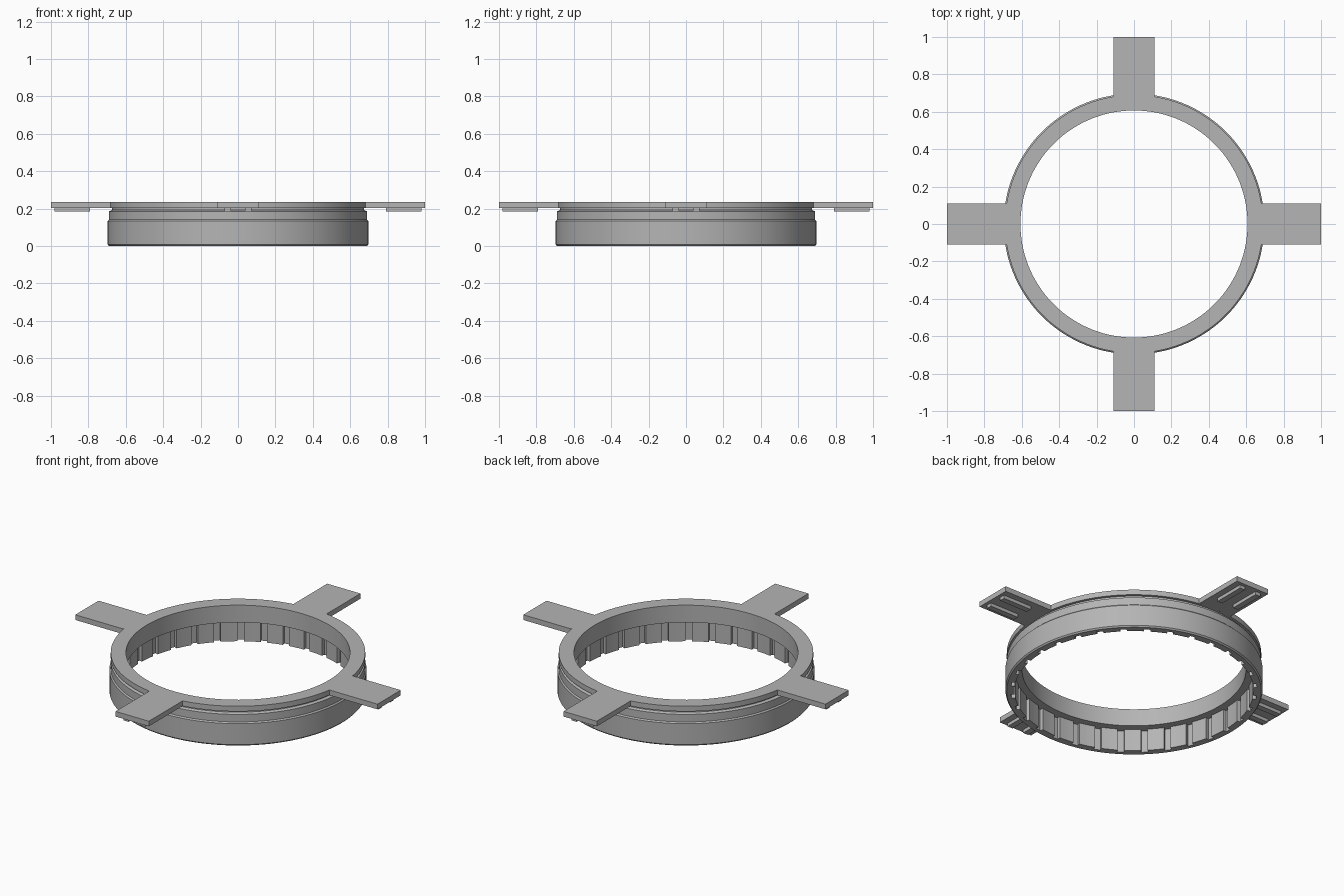
import bpy, bmesh, math

if "Cube" in bpy.data.objects:
    bpy.data.objects.remove(bpy.data.objects["Cube"], do_unlink=True)

# Single plain material
GREY = (0.46, 0.46, 0.46, 1)
grey = bpy.data.materials.new("plain grey")
grey.use_nodes = True
grey.diffuse_color = GREY
grey.node_tree.nodes["Principled BSDF"].inputs["Base Color"].default_value = GREY

TOP, TAB_BOTTOM, GRIP_BOTTOM = 0.235, 0.204, 0.184
FLANGE_R, BORE_R = 0.69, 0.607
PANEL_R, SLOT_R, LEDGE_Z = 0.648, 0.668, 0.132
SLOTS = 32


def finish(name, bm, smooth=False):
    bmesh.ops.recalc_face_normals(bm, faces=bm.faces[:])
    mesh = bpy.data.meshes.new(name)
    bm.to_mesh(mesh)
    bm.free()
    mesh.materials.append(grey)
    obj = bpy.data.objects.new(name, mesh)
    bpy.context.collection.objects.link(obj)
    if smooth:
        bpy.ops.object.select_all(action="DESELECT")
        obj.select_set(True)
        bpy.context.view_layer.objects.active = obj
        bpy.ops.object.shade_smooth_by_angle(angle=math.radians(25))
    return obj


def prism(name, outline, z0, z1):
    """Extrude a flat outline between two heights."""
    bm = bmesh.new()
    face = bm.faces.new([bm.verts.new((x, y, z0)) for x, y in outline])
    side = bmesh.ops.extrude_face_region(bm, geom=[face])["geom"]
    bmesh.ops.translate(bm, vec=(0, 0, z1 - z0),
                        verts=[v for v in side if isinstance(v, bmesh.types.BMVert)])
    return finish(name, bm)


# Collar: closed section with an outer groove and a slotted lower bore
outer = [(0.69, 0), (0.697, 0.008), (0.697, 0.134), (0.69, 0.141),
         (0.69, 0.186), (0.674, 0.192), (0.674, TAB_BOTTOM),
         (FLANGE_R, TAB_BOTTOM), (FLANGE_R, TOP), (BORE_R, TOP), (BORE_R, LEDGE_Z)]
pitch = math.tau / SLOTS
half_slot = 0.028
columns = []
for i in range(SLOTS):
    a = i * pitch
    columns += [(a - half_slot, SLOT_R), (a + half_slot, SLOT_R)]
    span = pitch - 2 * half_slot
    columns += [(a + half_slot + span * k / 3, PANEL_R) for k in range(4)]

bm = bmesh.new()
loops = []
for a, r_in in columns:
    section = outer + [(r_in, LEDGE_Z), (r_in, 0)]
    loops.append([bm.verts.new((r * math.cos(a), r * math.sin(a), z)) for r, z in section])
n = len(outer) + 2
for i, loop in enumerate(loops):
    nxt = loops[(i + 1) % len(loops)]
    for j in range(n):
        k = (j + 1) % n
        bm.faces.new((loop[j], nxt[j], nxt[k], loop[k]))
bmesh.ops.remove_doubles(bm, verts=bm.verts[:], dist=0.0001)
finish("collar", bm, smooth=True)

# Four tabs whose inner ends follow the collar, with plain grips underneath
HALF_W = 0.11
reach = math.asin(HALF_W / FLANGE_R)
arc = [reach * (1 - k / 4) for k in range(9)]
tab = [(FLANGE_R * math.cos(a), FLANGE_R * math.sin(a)) for a in arc]
tab += [(1, -HALF_W), (1, HALF_W)]
for i, side in enumerate(("left", "back", "right", "front")):
    turn = i * math.pi / 2
    prism(side + "_tab", tab, TAB_BOTTOM, TOP).rotation_euler.z = turn
    for y, edge in ((-0.055, "a"), (0.055, "b")):
        bar = [(0.79, y - 0.017), (0.98, y - 0.017), (0.98, y + 0.017), (0.79, y + 0.017)]
        grip = prism(f"{side}_grip_{edge}", bar, GRIP_BOTTOM, TAB_BOTTOM)
        grip.rotation_euler.z = turn
